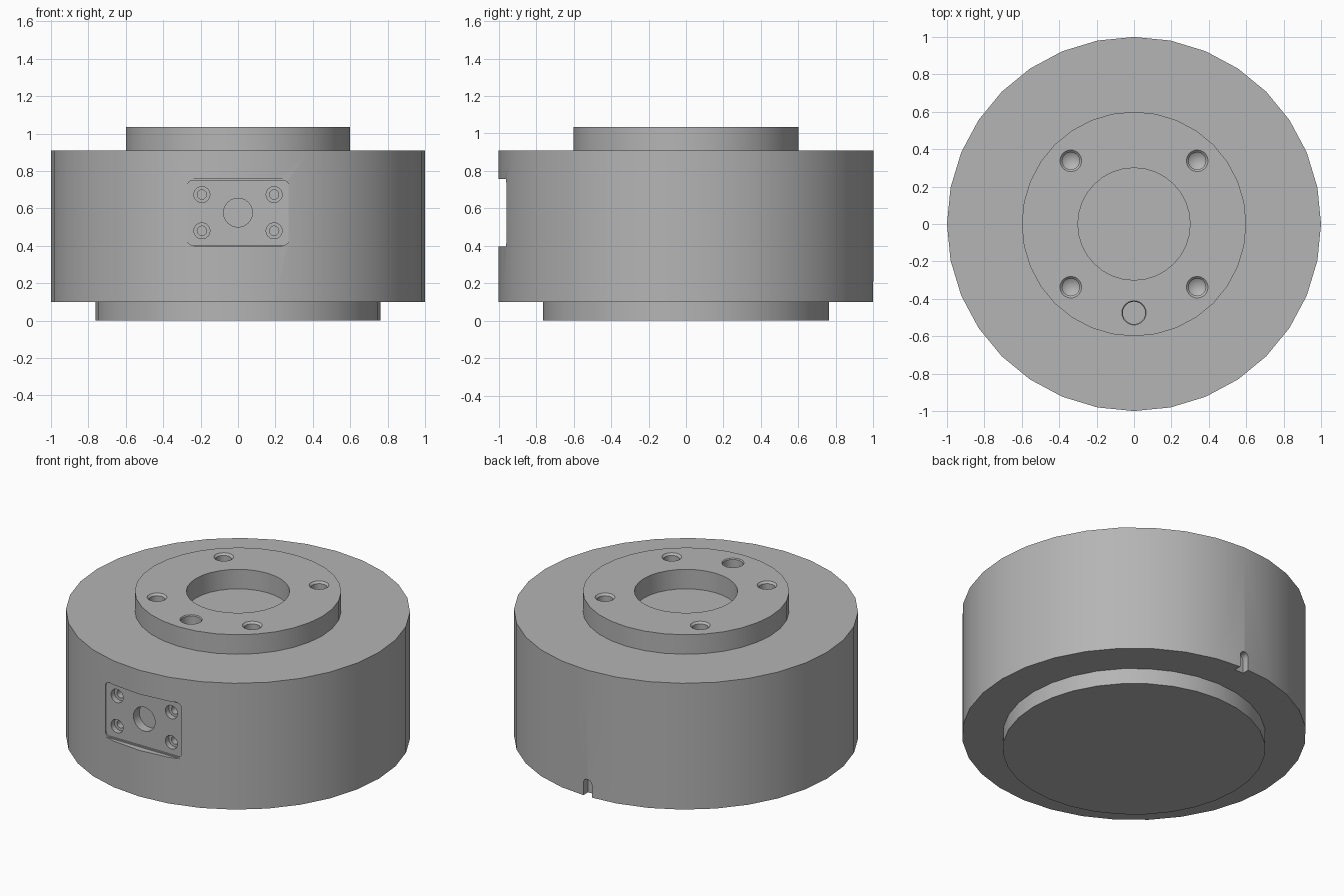
import bpy, bmesh, math
from mathutils import Matrix, Vector

cube = bpy.data.objects.get("Cube")
if cube:
    bpy.data.objects.remove(cube, do_unlink=True)

grey = bpy.data.materials.new("satin grey metal")
grey.use_nodes = True
colour = (0.46, 0.46, 0.46, 1)
grey.diffuse_color = colour
grey.node_tree.nodes["Principled BSDF"].inputs["Base Color"].default_value = colour


def make_object(name, bm):
    bmesh.ops.recalc_face_normals(bm, faces=bm.faces)
    mesh = bpy.data.meshes.new(name)
    bm.to_mesh(mesh)
    bm.free()
    mesh.materials.append(grey)
    obj = bpy.data.objects.new(name, mesh)
    bpy.context.collection.objects.link(obj)
    return obj


def lathe(name, profile, sides, matrix=Matrix()):
    """Revolve an (r, z) profile whose two ends lie on the axis."""
    bm = bmesh.new()
    verts = [bm.verts.new((r, 0, z)) for r, z in profile]
    edges = [bm.edges.new(pair) for pair in zip(verts, verts[1:])]
    bmesh.ops.spin(bm, geom=verts + edges, cent=(0, 0, 0), axis=(0, 0, 1),
                   angle=math.tau, steps=sides, use_merge=True)
    bmesh.ops.remove_doubles(bm, verts=bm.verts, dist=1e-5)
    bmesh.ops.dissolve_limit(bm, angle_limit=0.01, verts=bm.verts, edges=bm.edges)
    bm.transform(matrix)
    return make_object(name, bm)


def block(name, centre, size, corner=0):
    """Box whose edges along y may be rounded."""
    bm = bmesh.new()
    bmesh.ops.create_cube(bm, size=1)
    bm.transform(Matrix.Translation(centre) @ Matrix.Diagonal((*size, 1)))
    if corner:
        edges = [e for e in bm.edges
                 if abs(e.verts[0].co.y - e.verts[1].co.y) > 1e-4]
        bmesh.ops.bevel(bm, geom=edges, offset=corner, segments=5,
                        profile=0.5, affect='EDGES')
    return make_object(name, bm)


# Stepped body: base spigot, main drum, top flange and shallow centre bore
base, shoulder, top = 0.10, 0.91, 1.035
body = lathe("sensor_housing", [
    (0, 0), (0.763, 0), (0.763, base), (1, base), (1, shoulder),
    (0.6, shoulder), (0.6, top), (0.3, top), (0.3, shoulder), (0, shoulder)], 32)

# Front connector pocket with a rounded inner recess
cutters = [
    block("pocket_cutter", (0, -1.06, 0.576), (0.56, 0.2, 0.36)),
    block("recess_cutter", (0, -1.05, 0.576), (0.54, 0.2, 0.345), 0.025),
]
floor = -0.95
to_front = Matrix.Rotation(math.pi / 2, 4, 'X')


def front_hole(name, x, z, profile, sides):
    place = Matrix.Translation((x, floor, z)) @ to_front
    cutters.append(lathe(name, profile, sides, place))


front_hole("socket_cutter", 0, 0.577,
           [(0, -0.06), (0.077, -0.06), (0.077, 0.03), (0, 0.03)], 24)

# Counterbored screw holes around the socket
for x in (-0.193, 0.193):
    for z in (0.48, 0.674):
        front_hole("screw_hole_cutter", x, z, [
            (0, -0.1), (0.025, -0.1), (0.025, -0.035), (0.043, -0.035),
            (0.043, 0.03), (0, 0.03)], 18)

# Threaded holes in the top flange: chamfered, with drill-point bottoms
for x in (-0.338, 0.338):
    for y in (-0.338, 0.338):
        cutters.append(lathe("bolt_hole_cutter", [
            (0, -0.22), (0.046, -0.19), (0.046, -0.012), (0.058, 0),
            (0.058, 0.03), (0, 0.03)], 20, Matrix.Translation((x, y, top))))

# Dowel hole
cutters.append(lathe("dowel_hole_cutter", [
    (0, -0.12), (0.06, -0.12), (0.06, -0.006), (0.065, 0), (0.065, 0.03),
    (0, 0.03)], 24, Matrix.Translation((0, -0.475, top))))

# Arched alignment notch at the back of the lower rim
cutters.append(block("notch_cutter", (0, 1.0, 0.13), (0.06, 0.1, 0.16), 0.0295))

bpy.context.view_layer.objects.active = body
for cutter in cutters:
    cutter.hide_render = True
    cut = body.modifiers.new("cut", 'BOOLEAN')
    cut.operation = 'DIFFERENCE'
    cut.solver = 'EXACT'
    cut.object = cutter
    bpy.ops.object.modifier_apply(modifier=cut.name)
    bpy.data.objects.remove(cutter, do_unlink=True)

# Smooth curved walls, crisp rims
bpy.ops.object.select_all(action='DESELECT')
body.select_set(True)
bpy.ops.object.shade_smooth_by_angle(angle=math.radians(30))
